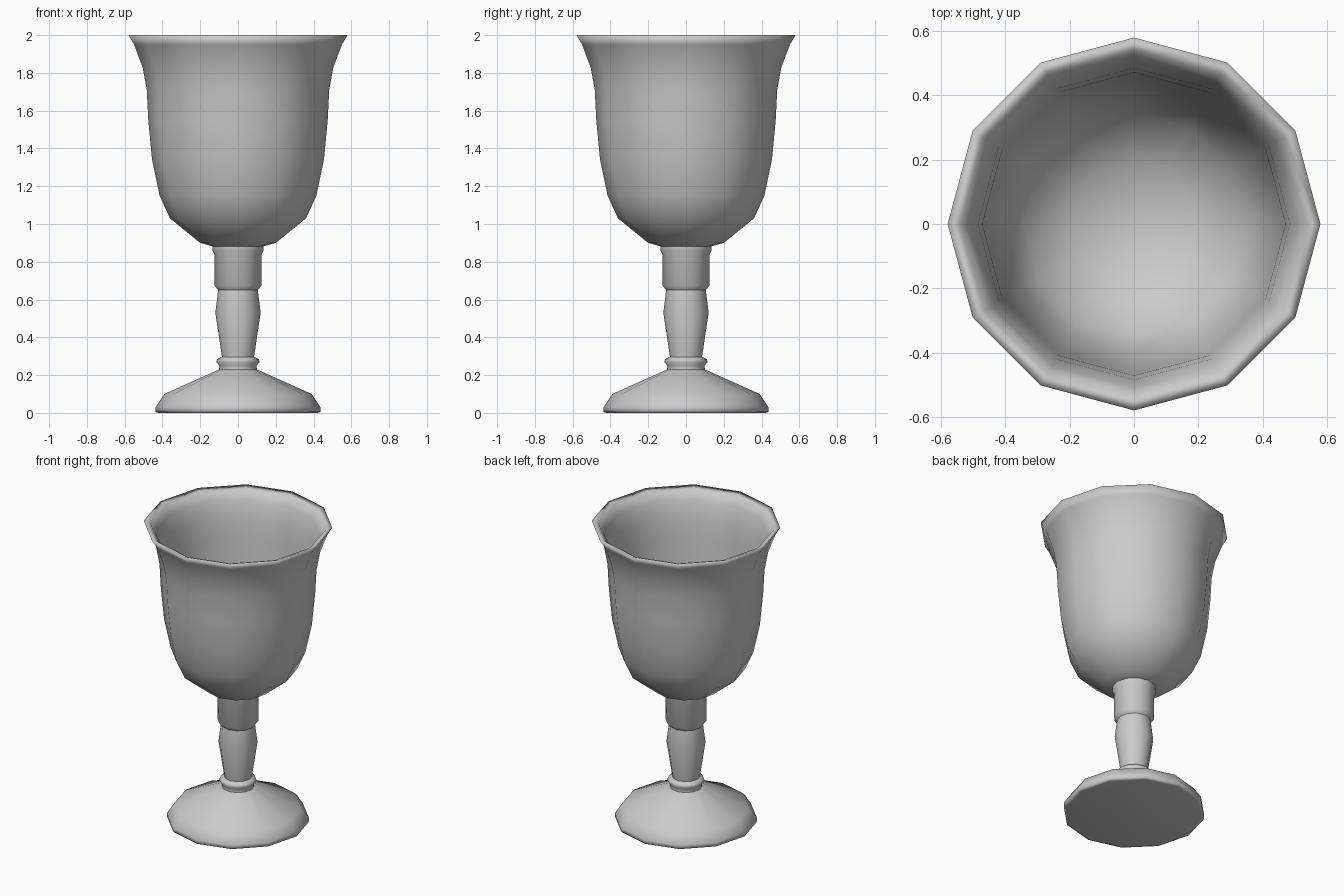
import bpy
import bmesh
import math

old = bpy.data.objects.get("Cube")
if old:
    bpy.data.objects.remove(old, do_unlink=True)

SIDES = 12

# One plain grey finish
grey = bpy.data.materials.new("plain_grey")
grey.use_nodes = True
COLOUR = (0.6, 0.6, 0.6, 1)
grey.diffuse_color = COLOUR
grey.node_tree.nodes["Principled BSDF"].inputs["Base Color"].default_value = COLOUR


def lathe(name, profile):
    """Turn (radius, height) points around z; radius 0 closes to a single point."""
    bm = bmesh.new()
    rings = []
    for r, z in profile:
        count = SIDES if r > 0 else 1
        rings.append([bm.verts.new((r * math.cos(math.tau * i / SIDES),
                                    r * math.sin(math.tau * i / SIDES), z))
                      for i in range(count)])
    for low, high in zip(rings, rings[1:]):
        for i in range(SIDES):
            j = (i + 1) % SIDES
            corners = [low[i % len(low)], low[j % len(low)],
                       high[j % len(high)], high[i % len(high)]]
            face = bm.faces.new(list(dict.fromkeys(corners)))
            face.smooth = True
    mesh = bpy.data.meshes.new(name)
    bm.to_mesh(mesh)
    bm.free()
    mesh.materials.append(grey)
    obj = bpy.data.objects.new(name, mesh)
    bpy.context.collection.objects.link(obj)
    return obj


# Foot: flat underside, short rim, sloping top
lathe("foot", [(0, 0), (0.42, 0), (0.437, 0.005), (0.437, 0.03),
               (0.39, 0.1), (0.1, 0.23)])

# Small ring between the foot and the stem
lathe("collar", [(0.1, 0.23), (0.098, 0.25), (0.115, 0.27), (0.11, 0.285), (0.085, 0.297)])

# Waisted stem and the wider sleeve above it
lathe("stem", [(0.085, 0.297), (0.12, 0.53), (0.105, 0.65)])
lathe("sleeve", [(0.105, 0.65), (0.125, 0.675), (0.125, 0.84),
                 (0.135, 0.86), (0.135, 0.882)])

# Bowl: outer wall up to the flared lip, then down the inside to the floor
outer = [(0.135, 0.882), (0.2, 0.9), (0.36, 1.03), (0.415, 1.15), (0.455, 1.34),
         (0.475, 1.55), (0.483, 1.71), (0.505, 1.83), (0.55, 1.95), (0.58, 2.0)]
inner = [(0.54, 1.985), (0.51, 1.93), (0.485, 1.82), (0.472, 1.7), (0.463, 1.55),
         (0.443, 1.34), (0.4, 1.16), (0.345, 1.05), (0.19, 0.93), (0, 0.915)]
lathe("bowl", outer + inner)
